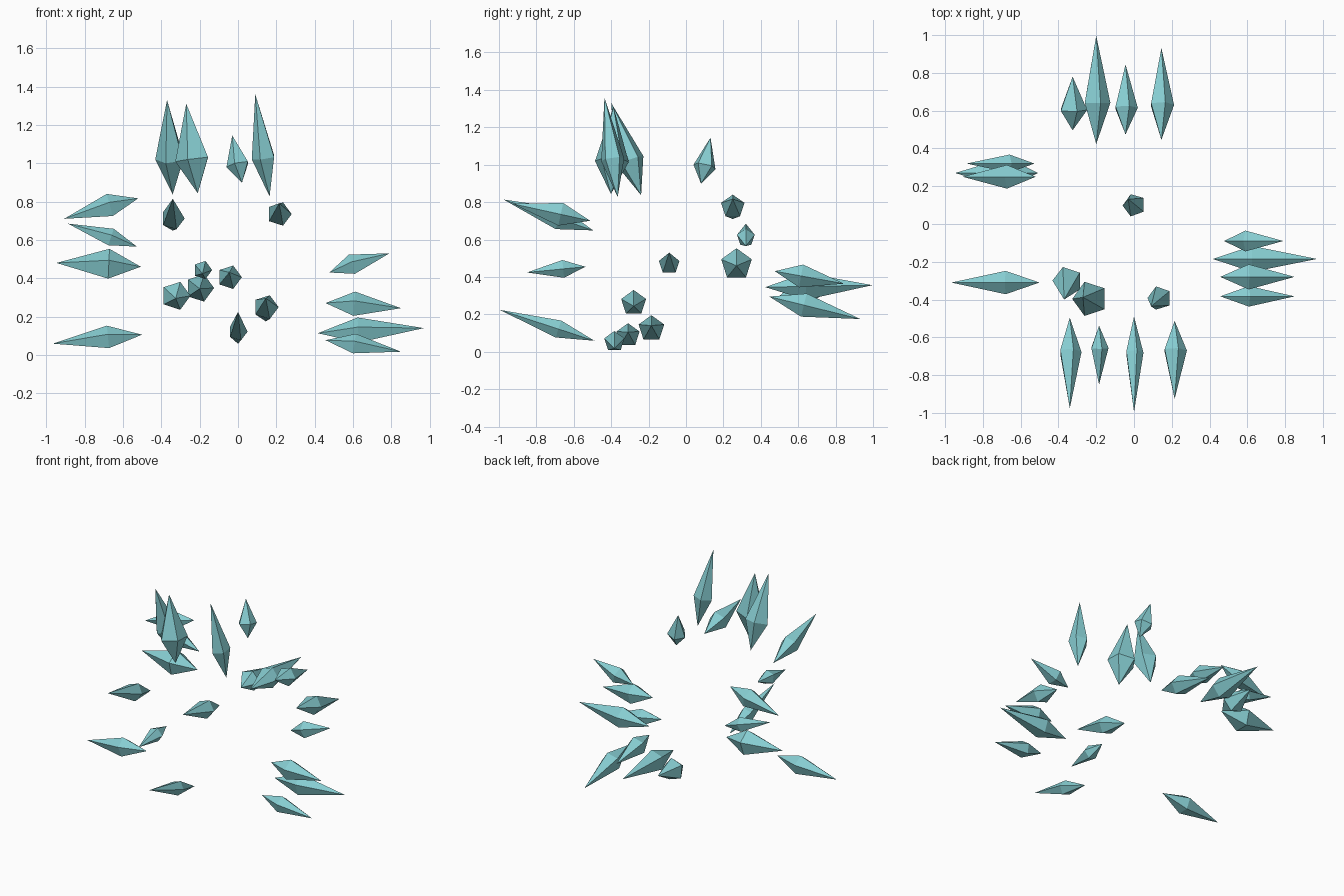
import bpy
import bmesh
from math import cos, sin, tau
from mathutils import Vector

if "Cube" in bpy.data.objects:
    bpy.data.objects.remove(bpy.data.objects["Cube"], do_unlink=True)

SIDES = 5
GIRDLE = 0.38   # widest ring, as a fraction of the length from the blunt end
X, Y, Z = Vector((1, 0, 0)), Vector((0, 1, 0)), Vector((0, 0, 1))

ice = bpy.data.materials.new("pale_teal_crystal")
ice.use_nodes = True
colour = (0.24, 0.61, 0.64, 1.0)
ice.diffuse_color = colour
ice.node_tree.nodes["Principled BSDF"].inputs["Base Color"].default_value = colour


def crystal(name, root, arm, radius, corner):
    """Five-sided double pyramid: 'arm' runs from the root to the sharp tip,
    a third of it runs back to the blunt end, a ring corner faces 'corner'."""
    blunt, tip = root - arm / 3, root + arm
    axis = arm.normalized()
    u = (corner - axis * corner.dot(axis)).normalized()
    v = axis.cross(u)
    centre = blunt.lerp(tip, GIRDLE)

    bm = bmesh.new()
    low, high = bm.verts.new(blunt), bm.verts.new(tip)
    angles = [tau * i / SIDES for i in range(SIDES)]
    ring = [bm.verts.new(centre + radius * (u * cos(t) + v * sin(t))) for t in angles]
    for a, b in zip(ring, ring[1:] + ring[:1]):
        bm.faces.new((a, b, high))
        bm.faces.new((b, a, low))
    bmesh.ops.recalc_face_normals(bm, faces=bm.faces[:])
    mesh = bpy.data.meshes.new(name)
    bm.to_mesh(mesh)
    bm.free()
    mesh.materials.append(ice)
    bpy.context.collection.objects.link(bpy.data.objects.new(name, mesh))


def outward_row(name, out, across, corner, distance, shards):
    """Shards rooted on one side plane and pointing away from the middle."""
    for number, (side, height, length, rise, radius) in enumerate(shards, 1):
        root = out * distance + across * side + Z * height
        crystal(f"{name}_{number}", root, out * length + Z * rise, radius, corner)


# Four sides: offset across, height, length, rise to the tip, radius
outward_row("right_crystal", -X, Y, Z, 0.617, [
    (.25, .79, .29, -.08, .066),
    (.32, .595, .27, .09, .05),
    (.27, .465, .33, .015, .086),
    (-.31, .094, .35, -.035, .065)])
outward_row("left_crystal", X, Y, Z, 0.555, [
    (-.09, .455, .235, .075, .058),
    (-.28, .264, .295, -.02, .07),
    (-.185, .12, .415, .02, .072),
    (-.383, .062, .295, -.045, .057)])
outward_row("front_crystal", -Y, X, X, 0.616, [
    (-.34, .69, .36, .124, .062),
    (-.185, .447, .234, -.023, .05),
    (0, .1, .38, .124, .05),
    (.215, .723, .31, .068, .065)])
outward_row("back_crystal", Y, X, X, 0.567, [
    (-.325, .304, .213, .026, .077),
    (-.2, .348, .43, .008, .075),
    (-.045, .414, .278, -.05, .065),
    (.145, .265, .365, -.09, .067)])

# Upright shards: root position, arm to the tip, radius
upright = [
    ((-.348, -.28), (-.022, -.12, .37), .08),
    ((-.225, -.398), (-.045, .01, .35), .095),
    ((.008, .093), (-.038, .038, .185), .063),
    ((.146, -.383), (-.056, -.053, .4), .065)]
for number, (place, arm, radius) in enumerate(upright, 1):
    root = Vector((*place, 0.96))
    crystal(f"upper_crystal_{number}", root, Vector(arm), radius, -X)
